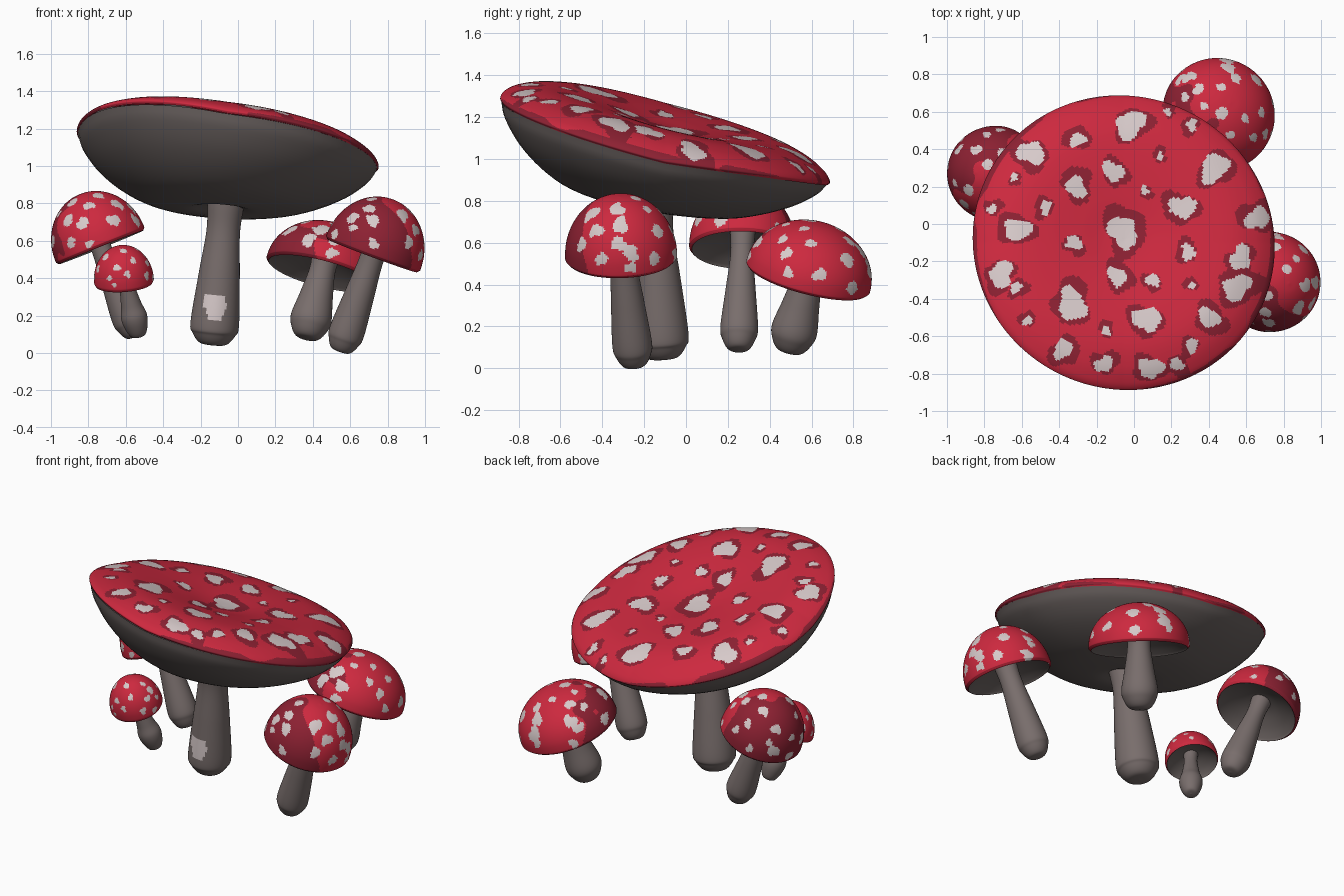
import bpy, bmesh, math, random
from mathutils import Vector, Matrix

if "Cube" in bpy.data.objects:
    bpy.data.objects.remove(bpy.data.objects["Cube"])

random.seed(4)


def material(name, rgb):
    m = bpy.data.materials.new(name)
    m.diffuse_color = (*rgb, 1)
    m.use_nodes = True
    m.node_tree.nodes["Principled BSDF"].inputs["Base Color"].default_value = m.diffuse_color
    return m


RED = material("cap_red", (0.61, 0.022, 0.049))
DARK = material("cap_dark_red", (0.265, 0.015, 0.032))
WHITE = material("spot_white", (0.68, 0.59, 0.59))
STEM = material("stem_taupe", (0.19, 0.155, 0.15))
GILL = material("gill_grey", (0.145, 0.122, 0.117))


def smooth_profile(pts, steps):
    """Catmull-Rom curve through (radius, height) points."""
    P = [Vector(p) for p in pts]
    P = [2 * P[0] - P[1]] + P + [2 * P[-1] - P[-2]]
    out = []
    for i in range(1, len(P) - 2):
        a, b, c, d = P[i - 1:i + 3]
        for s in range(steps):
            t = s / steps
            out.append(0.5 * (2 * b + (c - a) * t + (2 * a - 5 * b + 4 * c - d) * t * t
                              + (3 * b - a - 3 * c + d) * t ** 3))
    return out + [P[-2]]


def lathe(name, pts, centre, axis, mats, sides=64, steps=4, rule=None, warp=None):
    """Revolve a profile about an axis; rule(face centre) picks the material."""
    M = Matrix.Translation(centre) @ Vector(axis).to_track_quat('Z', 'Y').to_matrix().to_4x4()
    bm = bmesh.new()
    rings = []
    for r, h in smooth_profile(pts, steps):
        r = max(r, 0)
        rings.append([bm.verts.new(M @ Vector((r * math.cos(math.tau * j / sides),
                                               r * math.sin(math.tau * j / sides), h)))
                      for j in range(sides)])
    for lo, hi in zip(rings, rings[1:]):
        for j in range(sides):
            k = (j + 1) % sides
            bm.faces.new((lo[j], lo[k], hi[k], hi[j]))
    bmesh.ops.remove_doubles(bm, verts=bm.verts[:], dist=1e-5)
    if warp:
        for v in bm.verts:
            v.co.z += warp(v.co)
    for f in bm.faces:
        f.smooth = True
        if rule:
            f.material_index = rule(f.calc_center_median())
    me = bpy.data.meshes.new(name)
    bm.to_mesh(me)
    bm.free()
    for m in mats:
        me.materials.append(m)
    ob = bpy.data.objects.new(name, me)
    bpy.context.collection.objects.link(ob)
    return ob


def blob(a, i):
    """Wobbly outline factor for a spot."""
    return 1 + 0.16 * math.sin(2 * a + i) + 0.14 * math.sin(3 * a + 2.3 * i) + 0.06 * math.sin(5 * a + i)


def stem(name, base, top, r_base, r_top, rule=None):
    base, top = Vector(base), Vector(top)
    L = (top - base).length
    pts = [(0, 0), (r_base * 0.55, 0.01), (r_base * 0.88, 0.06), (r_base, 0.12),
           (r_top + (r_base - r_top) * 0.5, L * 0.5), (r_top, L * 0.8), (r_top * 1.1, L)]
    lathe(name, pts, base, top - base, [STEM, WHITE], 64, 8, rule)


# Large tilted cap: spots as (x, y, radius) seen from above
spots = [(-.02, .53, .075), (-.3, .45, .04), (-.55, .38, .065), (-.11, .28, .055), (.14, .36, .02),
         (.31, .53, .03), (.43, .3, .075), (.66, .03, .06), (.26, .09, .065), (.06, .18, .022),
         (-.31, .2, .055), (-.47, .09, .035), (-.64, .25, .02), (-.76, .08, .025), (-.62, -.03, .065),
         (-.32, -.1, .04), (-.06, -.04, .08), (.29, -.15, .04), (.57, -.18, .06), (.55, -.34, .07),
         (.31, -.33, .02), (.1, -.3, .035), (-.09, -.28, .05), (-.33, -.43, .08), (-.71, -.27, .065),
         (-.63, -.34, .03), (-.57, -.52, .025), (.07, -.51, .07), (.4, -.5, .055), (-.15, -.57, .025),
         (.31, -.65, .035), (-.38, -.67, .05), (-.16, -.75, .045), (.09, -.77, .06), (.23, -.75, .035),
         (.18, .6, .02)]


def big_rule(p):
    result = 0
    for i, (x, y, r) in enumerate(spots):
        dx, dy = p.x - x, p.y - y
        if abs(dx) > 0.2 or abs(dy) > 0.2:
            continue
        if math.hypot(dx, dy) < r * blob(math.atan2(dy, dx), i):
            return 2
        # dark ring, slightly off-centre
        hx, hy = dx - 0.014 * math.cos(i * 2), dy - 0.014 * math.sin(i * 2)
        if math.hypot(hx, hy) < (r * (1.15, 1.42, 1.28)[i % 3] + 0.012) * blob(math.atan2(hy, hx), i + 0.6):
            result = 1
    # the dark rings run together along the edge
    d = math.hypot(p.x + 0.055, p.y + 0.10)
    if d > 0.76 + 0.05 * math.sin(7 * math.atan2(p.y + 0.1, p.x + 0.055)):
        result = max(result, int(d > 0.785))
    return result


def rim_wave(p):
    """Lifts the rim towards the front left and the back right."""
    dx, dy = p.x + 0.055, p.y + 0.10
    w = max(0, math.cos(2 * (math.atan2(dy, dx) - math.pi / 4)))
    return 0.04 * w * (math.hypot(dx, dy) / 0.8) ** 4


def belly(p):
    """Shifts the bowl's fullness to the front left."""
    dx, dy = p.x + 0.055, p.y + 0.10
    return rim_wave(p) + (0.06 * dx + 0.09 * dy) * max(0, 1 - (dx * dx + dy * dy) / 0.64)


big_c, big_axis = (-0.055, -0.10, 1.09), (0.125, 0.26, 1)
lathe("large_cap", [(.805, -.012), (.812, .004), (.78, .036), (.7, .076), (.58, .104), (.42, .102),
                    (.25, .082), (.12, .062), (0, .055)],
      big_c, big_axis, [RED, DARK, WHITE], 400, 10, big_rule, rim_wave)
lathe("large_gills", [(0, -.285), (.1, -.31), (.2, -.33), (.4, -.305), (.55, -.25), (.68, -.17),
                      (.77, -.08), (.805, -.012)], big_c, big_axis, [GILL], 64, 4, None, belly)


# Large stem with a pale patch on its front
def stem_patch(p):
    a = math.atan2(p.z - 0.25, p.x + 0.125)
    d = math.hypot((p.x + 0.125) / 0.06, (p.z - 0.25) / 0.08)
    return int(p.y < -0.13 and d < blob(a, 3) ** 0.6)


stem("large_stem", (-.135, -.11, .04), (-.065, -.16, .80), .13, .09, stem_patch)


# Small mushrooms: dome cap, hollow gills and a stem
def small(name, centre, axis, R, H, base, r_base, r_top, dark_dir, count, size):
    c, ax = Vector(centre), Vector(axis).normalized()
    Q = ax.to_track_quat('Z', 'Y')
    marks = []
    for i in range(count):
        z = 0.04 + 0.94 * (i + 0.5) / count
        a = i * 2.39996 + random.uniform(-.3, .3)
        s = math.sqrt(1 - z * z)
        marks.append((Q @ Vector((s * math.cos(a), s * math.sin(a), z)), size * random.uniform(.65, 1.2)))
    dark = Vector(dark_dir)

    def rule(p):
        q = (p - c).normalized()
        for i, (m, r) in enumerate(marks):
            d = q - m
            if d.length < r * blob(math.atan2(d.z, d.x + d.y), i):
                return 2
        # irregular dark side
        return int(q.dot(dark) > 0.3 + 0.12 * math.sin(9 * q.x + 5 * q.z) + 0.1 * math.sin(11 * q.y))

    dome = [(R * .95, -.022), (R * .985, -.012)]
    dome += [(R * math.cos(t), H * math.sin(t)) for t in [math.pi / 2 * k / 8 for k in range(9)]]
    lathe(name + "_cap", dome, c, ax, [RED, DARK, WHITE], 180, 7, rule)
    lathe(name + "_gills", [(0, .28 * R), (.35 * R, .24 * R), (.7 * R, .1 * R), (.9 * R, -.008), (.95 * R, -.022)],
          c, ax, [GILL], 48, 4)
    stem(name + "_stem", base, c + ax * 0.3 * R, r_base, r_top)


small("left_mushroom", (-.74, .27, .585), (-.4, .02, 1), .255, .285,
      (-.545, .25, .085), .09, .055, (-.75, .65, .1), 28, .122)
small("back_mushroom", (.45, .585, .445), (.26, .26, 1), .305, .26,
      (.365, .49, .075), .11, .07, (-.65, -.35, .05), 28, .125)
small("right_mushroom", (.725, -.31, .54), (.37, -.03, 1), .268, .3,
      (.545, -.245, .005), .095, .065, (-.4, -.85, .1), 30, .12)
small("tiny_mushroom", (-.61, -.19, .39), (-.08, -.3, 1), .16, .19,
      (-.53, -.10, .085), .07, .04, (0, 0, 0), 24, .12)
